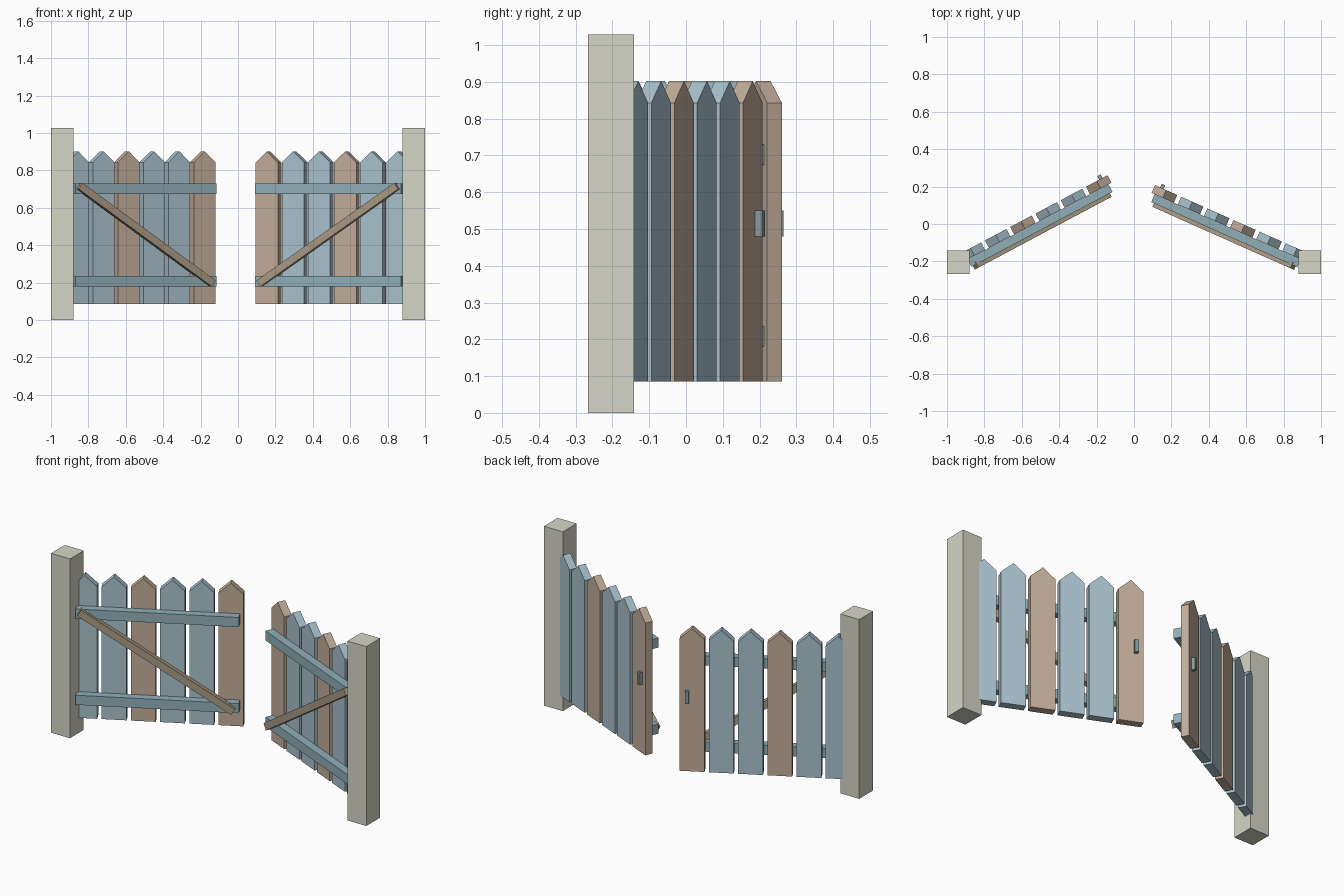
import bpy, bmesh, math

if "Cube" in bpy.data.objects:
    bpy.data.objects.remove(bpy.data.objects["Cube"])


def material(name, rgb):
    m = bpy.data.materials.new(name)
    m.diffuse_color = (*rgb, 1)
    m.use_nodes = True
    m.node_tree.nodes["Principled BSDF"].inputs["Base Color"].default_value = m.diffuse_color
    return m


BLUE = material("blue_paint", (0.40, 0.54, 0.61))
BROWN = material("brown_wood", (0.54, 0.42, 0.32))
RAIL = material("teal_rail", (0.28, 0.43, 0.48))
BRACE = material("brace_wood", (0.40, 0.32, 0.23))
LATCH = material("latch_metal", (0.25, 0.33, 0.34))
STONE = material("post_stone", (0.67, 0.67, 0.58))


def prism(name, outline, y0, y1, mat, side=1, loc=(0, 0, 0), angle=0):
    """Extrude an x-z outline from y0 to y1; side = -1 mirrors it in x."""
    bm = bmesh.new()
    rings = [[bm.verts.new((side * x, y, z)) for x, z in outline] for y in (y0, y1)]
    bm.faces.new(rings[0])
    bm.faces.new(rings[1])
    n = len(outline)
    for i in range(n):
        j = (i + 1) % n
        bm.faces.new((rings[0][i], rings[0][j], rings[1][j], rings[1][i]))
    bmesh.ops.recalc_face_normals(bm, faces=bm.faces)
    mesh = bpy.data.meshes.new(name)
    bm.to_mesh(mesh)
    bm.free()
    mesh.materials.append(mat)
    ob = bpy.data.objects.new(name, mesh)
    ob.location = loc
    ob.rotation_euler.z = side * math.radians(angle)
    bpy.context.collection.objects.link(ob)


def rect(x0, x1, z0, z1):
    return [(x0, z0), (x1, z0), (x1, z1), (x0, z1)]


def bar(x0, z0, x1, z1, width):
    """Outline of a slanted board between two points."""
    length = math.hypot(x1 - x0, z1 - z0)
    ux = -(z1 - z0) / length * width / 2
    uz = (x1 - x0) / length * width / 2
    return [(x0 - ux, z0 - uz), (x1 - ux, z1 - uz), (x1 + ux, z1 + uz), (x0 + ux, z0 + uz)]


for label, side, angle in (("left", 1, 28), ("right", -1, 24)):
    # gate post
    prism(f"{label}_post", rect(-1, -0.88, 0, 1.028), -0.266, -0.141, STONE, side)

    # gate leaf: local x runs from hinge to free edge, y = 0 is the picket front
    pose = dict(side=side, loc=(-0.88 * side, -0.183, 0), angle=angle)

    # pointed pickets, every third one brown
    for i in range(6):
        c, h = 0.03 + 0.153 * i, 0.065
        outline = [(c - h, 0.085), (c + h, 0.085), (c + h, 0.843), (c, 0.902), (c - h, 0.843)]
        prism(f"{label}_picket_{i + 1}", outline, 0, 0.045,
              BROWN if i % 3 == 2 else BLUE, **pose)

    # horizontal rails
    for part, z in (("lower", 0.208), ("upper", 0.702)):
        prism(f"{label}_{part}_rail", rect(-0.012, 0.842, z - 0.0275, z + 0.0275),
              -0.046, 0, RAIL, **pose)

    # diagonal brace
    prism(f"{label}_brace", bar(0.008, 0.717, 0.815, 0.195, 0.04),
          -0.067, -0.032, BRACE, **pose)

    # latch on the back of the free picket
    prism(f"{label}_latch", rect(0.81, 0.83, 0.48, 0.55), 0.045, 0.066, LATCH, **pose)
